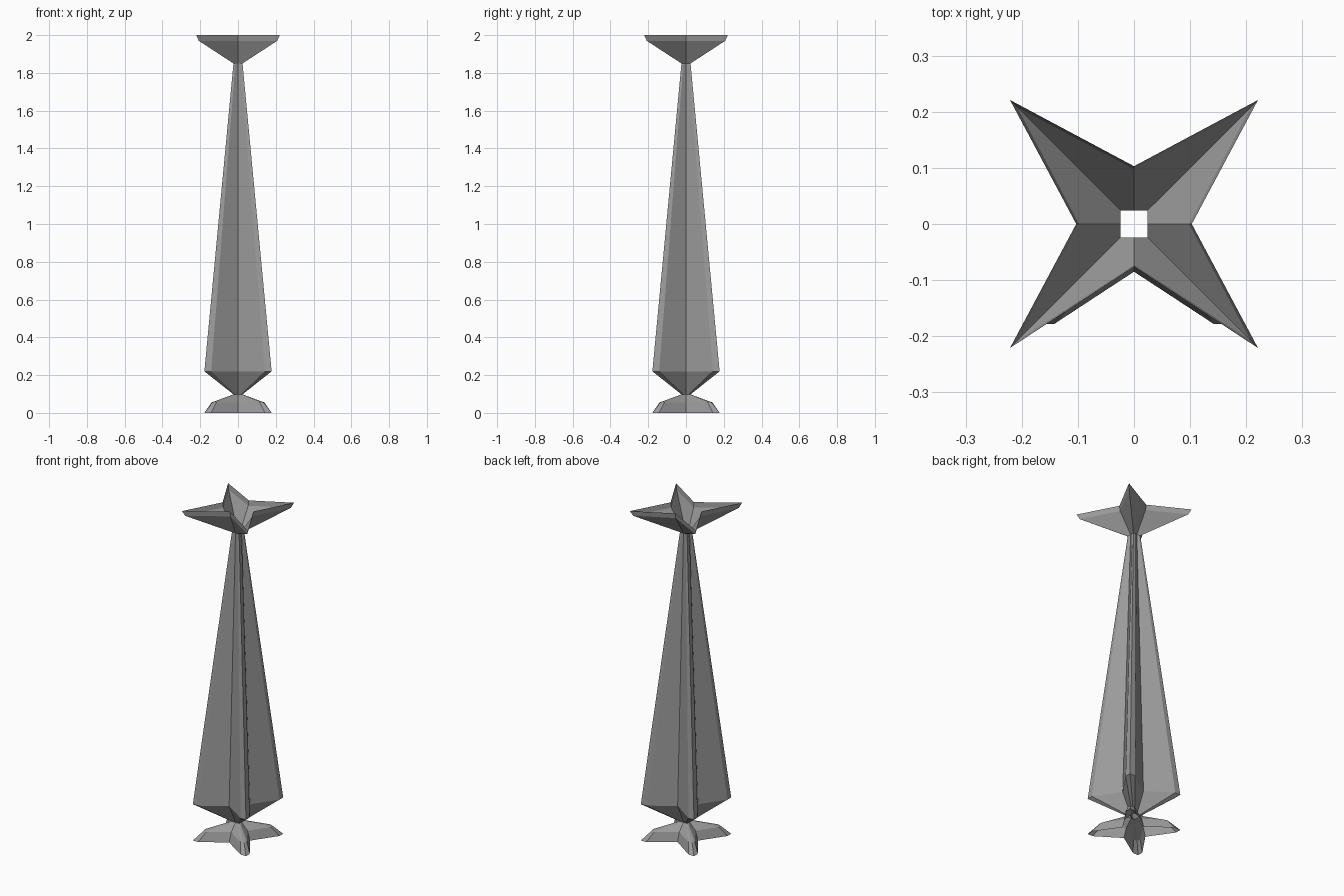
import bpy
import bmesh
from mathutils import Matrix, Vector

cube = bpy.data.objects.get("Cube")
if cube:
    bpy.data.objects.remove(cube, do_unlink=True)

# Single grey for every part
grey = bpy.data.materials.new("plain_grey")
grey.use_nodes = True
colour = (0.33, 0.33, 0.33, 1.0)
grey.diffuse_color = colour
grey.node_tree.nodes["Principled BSDF"].inputs["Base Color"].default_value = colour


def star_ring(z, tip, shoulder, valley, front_valley=None, corner=None):
    """Four-armed outline: arms on the diagonals, valleys on the axes.
    A shoulder squares off each arm; None leaves it pointed."""
    points = []
    for quarter in range(4):
        turn = Matrix.Rotation(quarter * 1.5707963, 3, "Z")
        depth = front_valley if quarter == 3 and front_valley else valley
        corner_at = corner or tip
        arm = [(corner_at, corner_at)]
        if shoulder is not None:
            arm = [(tip, shoulder)] + arm + [(shoulder, tip)]
        # the valley comes first, then the arm, anticlockwise
        outline = [(depth, 0)] + arm
        points += [turn @ Vector((x, y, z)) for x, y in outline]
    return points


def loft(name, rings):
    """Open tube of flat faces through matching outlines, lowest first."""
    bm = bmesh.new()
    loops = [[bm.verts.new(p) for p in ring] for ring in rings]
    for low, high in zip(loops, loops[1:]):
        count = len(low)
        for i in range(count):
            j = (i + 1) % count
            bm.faces.new((low[i], low[j], high[j], high[i]))
    mesh = bpy.data.meshes.new(name)
    bm.to_mesh(mesh)
    bm.free()
    mesh.materials.append(grey)
    obj = bpy.data.objects.new(name, mesh)
    bpy.context.collection.objects.link(obj)
    return obj


# Flared foot, open underneath
loft("foot", [
    star_ring(0.0, 0.178, 0.142, 0.08, 0.085),
    star_ring(0.055, 0.14, 0.115, 0.065, corner=0.135),
    star_ring(0.098, 0.024, 0.014, 0.024),
])

# Tall tapering shaft with its pointed underside
loft("shaft", [
    star_ring(0.098, 0.024, 0.014, 0.024),
    star_ring(0.22, 0.178, 0.142, 0.08, 0.085),
    star_ring(1.85, 0.024, 0.014, 0.024),
])

# Hollow star-shaped crown with a thin rim
loft("crown", [
    star_ring(1.85, 0.024, None, 0.024),
    star_ring(1.97, 0.208, None, 0.098, 0.073),
    star_ring(2.0, 0.221, None, 0.103, 0.076),
])
